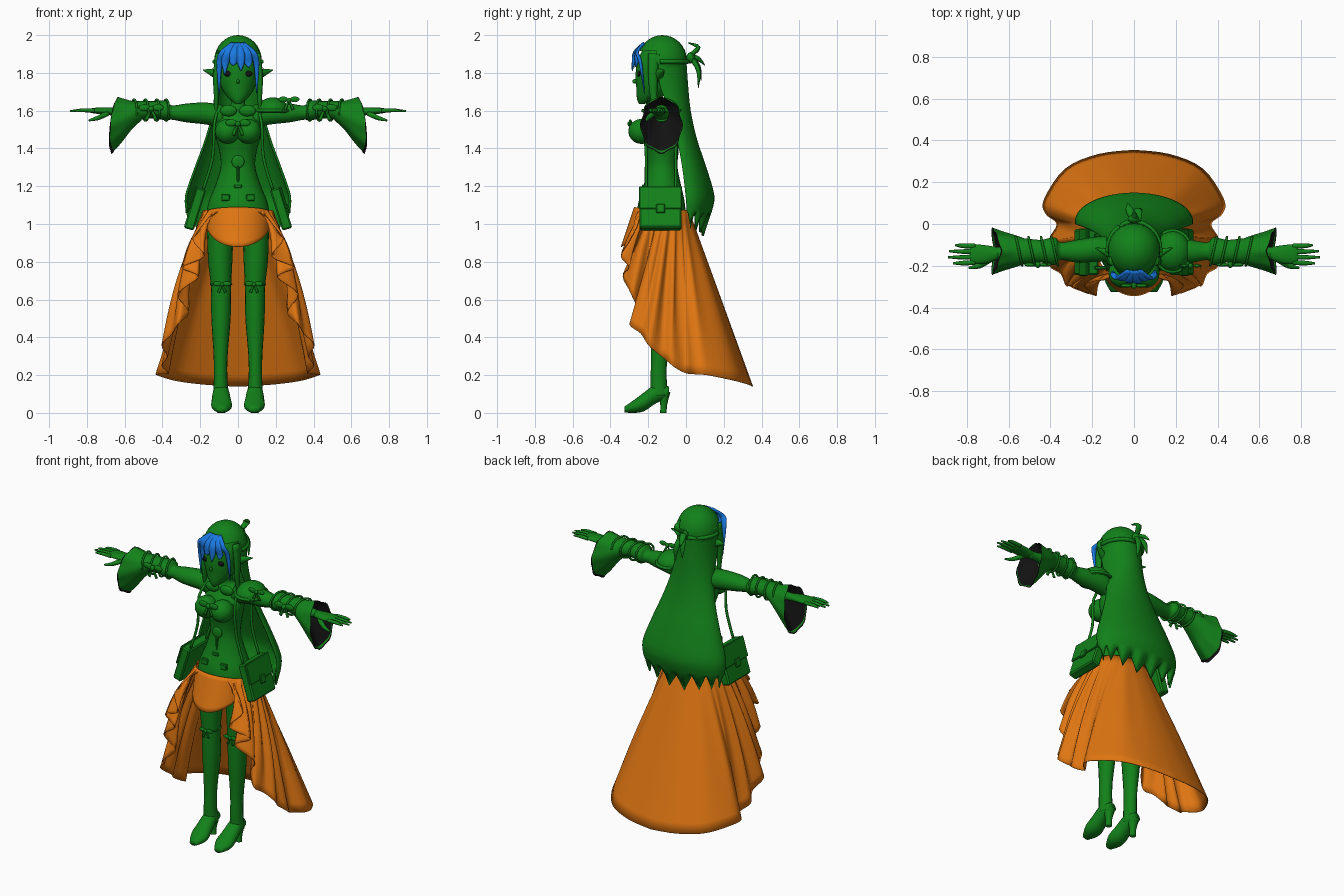
import bpy, bmesh, math
from math import sin, cos, pi, radians
from mathutils import Vector, Matrix

cube = bpy.data.objects.get("Cube")
if cube:
    bpy.data.objects.remove(cube, do_unlink=True)


def material(name, rgb):
    mat = bpy.data.materials.new(name)
    mat.use_nodes = True
    mat.diffuse_color = (*rgb, 1)
    mat.node_tree.nodes["Principled BSDF"].inputs["Base Color"].default_value = (*rgb, 1)
    return mat


GREEN = material("green", (.006, .22, .01))
ORANGE = material("orange", (.74, .18, .006))
BLUE = material("blue", (.01, .19, .76))
BLACK = material("black", (.006, .006, .006))
SIDES = (("left", 1), ("right", -1))


def finish(name, bm, *mats, smooth=True):
    bmesh.ops.recalc_face_normals(bm, faces=bm.faces)
    mesh = bpy.data.meshes.new(name)
    bm.to_mesh(mesh)
    bm.free()
    for mat in mats:
        mesh.materials.append(mat)
    obj = bpy.data.objects.new(name, mesh)
    bpy.context.collection.objects.link(obj)
    if smooth:
        mesh.shade_smooth()
    return obj


def spline(points, steps=4):
    """Smooth curve through tuples of any length."""
    pts = [points[0], *points, points[-1]]
    out = []
    for a, b, c, d in zip(pts, pts[1:], pts[2:], pts[3:]):
        for k in range(steps):
            t = k / steps
            out.append(tuple(q + t / 2 * (r - p + t * (2 * p - 5 * q + 4 * r - s + t * (3 * (q - r) + s - p)))
                             for p, q, r, s in zip(a, b, c, d)))
    return out + [tuple(points[-1])]


def grid(name, rows, *mats, closed=False, caps=False, black_from=None, thick=0):
    bm = bmesh.new()
    rings = [[bm.verts.new(p) for p in row] for row in rows]
    n = len(rows[0])
    for i, (r, q) in enumerate(zip(rings, rings[1:])):
        for j in range(n if closed else n - 1):
            k = (j + 1) % n
            face = bm.faces.new((r[j], r[k], q[k], q[j]))
            if black_from is not None and i >= black_from:
                face.material_index = 1
    if caps:
        bm.faces.new(rings[0])
        bm.faces.new(rings[-1])
    obj = finish(name, bm, *mats)
    if thick:
        obj.modifiers.new("thickness", 'SOLIDIFY').thickness = thick
    return obj


def loft(name, points, mat=GREEN, axis=None, sides=16, s=1, steps=4):
    """Elliptical sections (x, y, z, width, depth) along a path; s mirrors in x."""
    pts = spline(points, steps)
    frames = {'Z': ((1, 0, 0), (0, 1, 0)), 'X': ((0, 1, 0), (0, 0, 1)), 'Y': ((1, 0, 0), (0, 0, 1))}
    rows = []
    for i, p in enumerate(pts):
        if axis:
            u, v = map(Vector, frames[axis])
        else:
            t = (Vector(pts[min(i + 1, len(pts) - 1)][:3]) - Vector(pts[max(i - 1, 0)][:3])).normalized()
            ref = Vector((1, 0, 0)) if abs(t.x) < .8 else Vector((0, 1, 0))
            u = (ref - t * ref.dot(t)).normalized()
            v = t.cross(u)
        ring = [Vector(p[:3]) + u * p[3] * cos(a) + v * p[4] * sin(a)
                for a in (2 * pi * j / sides for j in range(sides))]
        rows.append([(q.x * s, q.y, q.z) for q in ring])
    return grid(name, rows, mat, closed=True, caps=True)


def tube(name, path, r, mat=GREEN, s=1):
    return loft(name, [(*p, r, r) for p in path], mat, sides=8, s=s)


def ball(name, loc, size, mat=GREEN, keep=None):
    bm = bmesh.new()
    bmesh.ops.create_uvsphere(bm, u_segments=24, v_segments=16, radius=1)
    bmesh.ops.transform(bm, verts=bm.verts, matrix=Matrix.Translation(loc) @ Matrix.Diagonal((*size, 1)))
    if keep:
        bad = [f for f in bm.faces if not keep(f.calc_center_median())]
        bmesh.ops.delete(bm, geom=bad, context='FACES')
    return finish(name, bm, mat)


def box(name, matrix, loc, size, mat=GREEN, bevel=.004):
    bm = bmesh.new()
    bmesh.ops.create_cube(bm, size=1)
    bmesh.ops.transform(bm, verts=bm.verts, matrix=matrix @ Matrix.Translation(loc) @ Matrix.Diagonal((*size, 1)))
    bmesh.ops.bevel(bm, geom=bm.edges[:], offset=bevel, segments=1, affect='EDGES')
    return finish(name, bm, mat, smooth=False)


def bow(name, x, y, z, r):
    ball(name + "_knot", (x, y, z), (r * .25, r * .25, r * .25))
    for side, s in SIDES:
        ball(f"{name}_{side}_loop", (x + s * r * .6, y, z + r * .1), (r * .5, r * .15, r * .3))
        loft(f"{name}_{side}_tail", [(x, y, z, r * .1, r * .06),
                                     (x + s * r * .45, y, z - r, r * .18, r * .06)], sides=6)


# Torso, head and face
loft("torso", [(0, -.125, 1.67, .038, .038), (0, -.115, 1.62, .045, .042), (0, -.115, 1.59, .115, .06),
               (0, -.13, 1.52, .125, .09), (0, -.135, 1.46, .118, .095), (0, -.125, 1.38, .098, .085),
               (0, -.125, 1.3, .092, .08), (0, -.125, 1.2, .122, .1), (0, -.13, 1.1, .16, .125),
               (0, -.13, .98, .165, .125), (0, -.13, .89, .1, .08)], axis='Z', sides=24)
loft("face", [(0, -.235, 1.635, .012, .014), (0, -.2, 1.665, .05, .06), (0, -.165, 1.72, .088, .098),
              (0, -.15, 1.78, .105, .117), (0, -.14, 1.86, .11, .118), (0, -.13, 1.94, .08, .09)],
     axis='Z', sides=24)
ball("nose", (0, -.27, 1.755), (.008, .014, .012))
for side, s in SIDES:
    ball(side + "_bust", (s * .056, -.235, 1.49), (.066, .07, .066))
    ball(side + "_eye", (s * .052, -.249, 1.795), (.024, .009, .015), BLACK)
    loft(side + "_ear", [(.1, -.15, 1.785, .03, .034), (.135, -.135, 1.8, .02, .022),
                         (.185, -.115, 1.815, .002, .002)], s=s, axis='X', sides=8)

# Hair cap, long back hair with ragged tips, braid and knot
ball("hair_cap", (0, -.125, 1.865), (.126, .13, .135), keep=lambda c: c.z > 1.91 or c.y > -.17)
angles = [radians(-95 + 190 * j / 48) for j in range(49)]
hair_profile = spline([(1.9, -.13, .122, .13), (1.75, -.13, .124, .14), (1.6, -.08, .135, .105),
                       (1.45, -.04, .175, .098), (1.3, -.01, .23, .118), (1.15, .01, .28, .14),
                       (1.06, .015, .275, .12)])
hair_rows = [[(w * sin(a), y + d * cos(a), z) for a in angles] for z, y, w, d in hair_profile]
hair_rows.append([(.255 * sin(a), .015 + .08 * cos(a), .925 + .05 * abs(sin(a)) + .03 * abs((j % 6) - 3))
                  for j, a in enumerate(angles)])
grid("back_hair", hair_rows, GREEN, thick=.012)
tube("braid", [(.125 * sin(a), -.125 + .135 * cos(a), 1.86) for a in angles[::6]], .012)
ball("hair_knot", (0, .025, 1.88), (.03, .022, .03))
for i, (x, y, z) in enumerate([(.02, .01, 1.96), (-.02, .1, 1.84), (.02, .065, 1.72), (-.02, .08, 1.76)]):
    loft(f"knot_lock_{i}", [(0, .02, 1.89, .015, .012), (x, .065, (z + 1.91) / 2, .02, .012),
                            (x * 1.5, y, z, .002, .002)], sides=8)

# Blue fringe and green temple locks
for i, (x, y, z, w) in enumerate([(-.098, -.225, 1.68, .016), (-.068, -.26, 1.79, .02), (-.025, -.28, 1.84, .02),
                                  (.015, -.285, 1.81, .02), (.055, -.272, 1.83, .022), (.097, -.22, 1.69, .016)]):
    loft(f"fringe_lock_{i}", [(x * .3, -.225, 1.955, w * .8, .008), (x * .75, -.273 + abs(x) * .15, 1.91, w * 1.2, .009),
                              (x, -.285 + abs(x) * .45, 1.855, w, .009), (x * 1.02, y, z, .002, .002)], BLUE, sides=8)
for side, s in SIDES:
    loft(side + "_temple_lock", [(.105, -.17, 1.9, .016, .03), (.118, -.175, 1.78, .014, .025),
                                 (.115, -.17, 1.66, .012, .018), (.12, -.15, 1.52, .003, .004)], s=s, sides=8)

# Gown: waist ring blended to a hem that climbs in ruffles to the front
hem = spline([(0, .355, .14), (.17, .335, .15), (.33, .265, .17), (.43, .12, .2), (.425, .05, .205),
              (.37, 0, .21), (.405, -.07, .25), (.375, -.13, .3), (.405, -.2, .36), (.35, -.24, .42),
              (.32, -.3, .47), (.26, -.25, .53), (.32, -.29, .63), (.21, -.335, .72), (.3, -.3, .77),
              (.18, -.345, .83), (.24, -.29, .92), (.15, -.27, 1.01)])
count = len(hem) - 1
half = []
for i, h in enumerate(hem):
    a = radians(150 * (i / count) ** .9)
    waist = Vector((.185 * sin(a), -.125 + .14 * cos(a), 1.075))
    column = []
    for k in range(17):
        t = k / 16
        p = waist.lerp(Vector(h), t)
        fold = .012 * sin(i * 1.05) * sin(pi * t) * min(1, i / 24)
        column.append((p.x + sin(a) * (fold + .02 * sin(pi * t)), p.y + cos(a) * fold, p.z))
    half.append(column)
columns = [[(-x, y, z) for x, y, z in c] for c in half[:0:-1]] + half
grid("gown", columns, ORANGE, thick=.004)
front = [radians(-85 + 170 * j / 32) for j in range(33)]
grid("apron", [[((.18 - .012 * t) * sin(a), -.125 - .02 * t - (.15 + .05 * t) * cos(a),
                 (1.06 + .03 * cos(a)) * (1 - t) + t * (1 - .12 * cos(a))) for a in front]
               for t in (k / 8 for k in range(9))], ORANGE, thick=.004)

for side, s in SIDES:
    # Legs and heeled boots
    loft(side + "_leg", [(.094, -.13, .96, .07, .085), (.094, -.135, .8, .064, .072), (.09, -.14, .67, .054, .057),
                         (.09, -.135, .5, .051, .058), (.092, -.142, .3, .037, .043), (.092, -.145, .18, .036, .043),
                         (.09, -.14, .09, .043, .045)], axis='Z', s=s)
    loft(side + "_boot", [(.09, -.09, .11, .03, .03), (.09, -.16, .1, .044, .05), (.088, -.22, .06, .052, .05),
                          (.086, -.27, .036, .054, .036), (.086, -.325, .018, .025, .016)], axis='Y', s=s)
    loft(side + "_heel", [(.09, -.115, .11, .035, .032), (.09, -.118, .04, .02, .018),
                          (.09, -.12, 0, .02, .018)], axis='Z', s=s)
    bow(side + "_knee_bow", s * .085, -.2, .68, .042)
    tube(side + "_garter", [(.09 + .055 * cos(a), -.14 + .058 * sin(a), .68)
                            for a in (2 * pi * k / 8 for k in range(9))], .005, s=s)

    # Arm and gauntlet
    loft(side + "_arm", [(.08, -.12, 1.57, .06, .06), (.17, -.12, 1.585, .06, .058), (.27, -.13, 1.588, .055, .05),
                         (.35, -.13, 1.59, .042, .038), (.38, -.13, 1.6, .066, .052), (.45, -.13, 1.605, .054, .046),
                         (.54, -.13, 1.6, .06, .05), (.6, -.135, 1.595, .03, .026), (.67, -.14, 1.595, .028, .022)],
         axis='X', s=s)
    for i, x in enumerate((.38, .43, .49, .55)):
        tube(f"{side}_arm_ribbon_{i}", [(x + .015 * cos(a), -.13 + .068 * cos(a), 1.603 + .056 * sin(a))
                                        for a in (2 * pi * k / 10 for k in range(11))], .006, s=s)
    bow(side + "_arm_bow", s * .46, -.195, 1.61, .06)

    # Flared scalloped sleeve, turned inward to a dark lining
    rows = []
    for x, cz, ry, rz, rim in spline([(.51, 1.6, .056, .05, 0), (.56, 1.575, .075, .075, .2),
                                      (.61, 1.545, .092, .115, .6), (.65, 1.525, .108, .142, 1),
                                      (.64, 1.528, .102, .135, 1), (.58, 1.585, .04, .045, 0)]):
        rows.append([])
        for a in (2 * pi * j / 48 for j in range(48)):
            wave = 1 + .035 * rim * cos(8 * a)
            rows[-1].append((s * (x + rim * (.025 * abs(sin(a)) - .015 * cos(a))),
                             -.13 + ry * wave * sin(a), cz + rz * wave * cos(a)))
    grid(side + "_sleeve", rows, GREEN, BLACK, closed=True, black_from=12)

    # Hand with spread fingers
    loft(side + "_palm", [(.65, -.14, 1.595, .028, .022), (.7, -.145, 1.598, .042, .02),
                          (.76, -.145, 1.6, .047, .015), (.785, -.145, 1.6, .036, .01)], axis='X', s=s)
    for i, length in enumerate((.865, .89, .885, .855)):
        y = -.184 + .026 * i
        loft(f"{side}_finger_{i}", [(.76, y, 1.6, .012, .011), (.82, y * 1.06 + .008, 1.602, .011, .01),
                                    (length, y * 1.12 + .018, 1.597, .005, .005)], s=s, sides=8)
    loft(side + "_thumb", [(.69, -.17, 1.587, .016, .014), (.74, -.2, 1.562, .013, .012),
                           (.79, -.21, 1.548, .005, .005)], s=s, sides=8)

    # Tilted satchel with flap, clasp and straps
    m = Matrix.Translation((s * .228, -.135, 1.08)) @ Matrix.Rotation(-s * .3, 4, 'Y')
    box(side + "_satchel", m, (0, 0, 0), (.055, .22, .225), bevel=.008)
    box(side + "_satchel_flap", m, (s * .03, 0, .052), (.012, .226, .125))
    box(side + "_satchel_clasp", m, (s * .038, 0, -.01), (.012, .045, .05))
    for i, y in enumerate((-.21, -.055)):
        tube(f"{side}_strap_{i}", [(.1, -.13, 1.63), (.125, y, 1.53), (.135, y, 1.35), (.185, y, 1.18)], .008, s=s)
    box(side + "_buckle", Matrix(), (s * .065, -.235, 1.14), (.045, .02, .035))
    ball(side + "_collar_frill", (s * .05, -.185, 1.6), (.045, .02, .03))

# Chest bow, belly charm and the single shoulder guard
bow("chest_bow", 0, -.295, 1.53, .06)
ball("charm_disc", (0, -.208, 1.33), (.034, .01, .034))
box("charm_stem", Matrix(), (0, -.21, 1.25), (.014, .02, .11))
box("charm_base", Matrix(), (0, -.225, 1.2), (.04, .014, .02))
ball("left_shoulder_guard", (.185, -.13, 1.6), (.085, .095, .07), keep=lambda c: c.z > 1.59)
tube("left_guard_trim", [(.185 + .088 * cos(a), -.13 + .098 * sin(a), 1.6)
                         for a in (2 * pi * k / 12 for k in range(13))], .009)
bow("left_guard_bow", .27, -.2, 1.655, .05)
